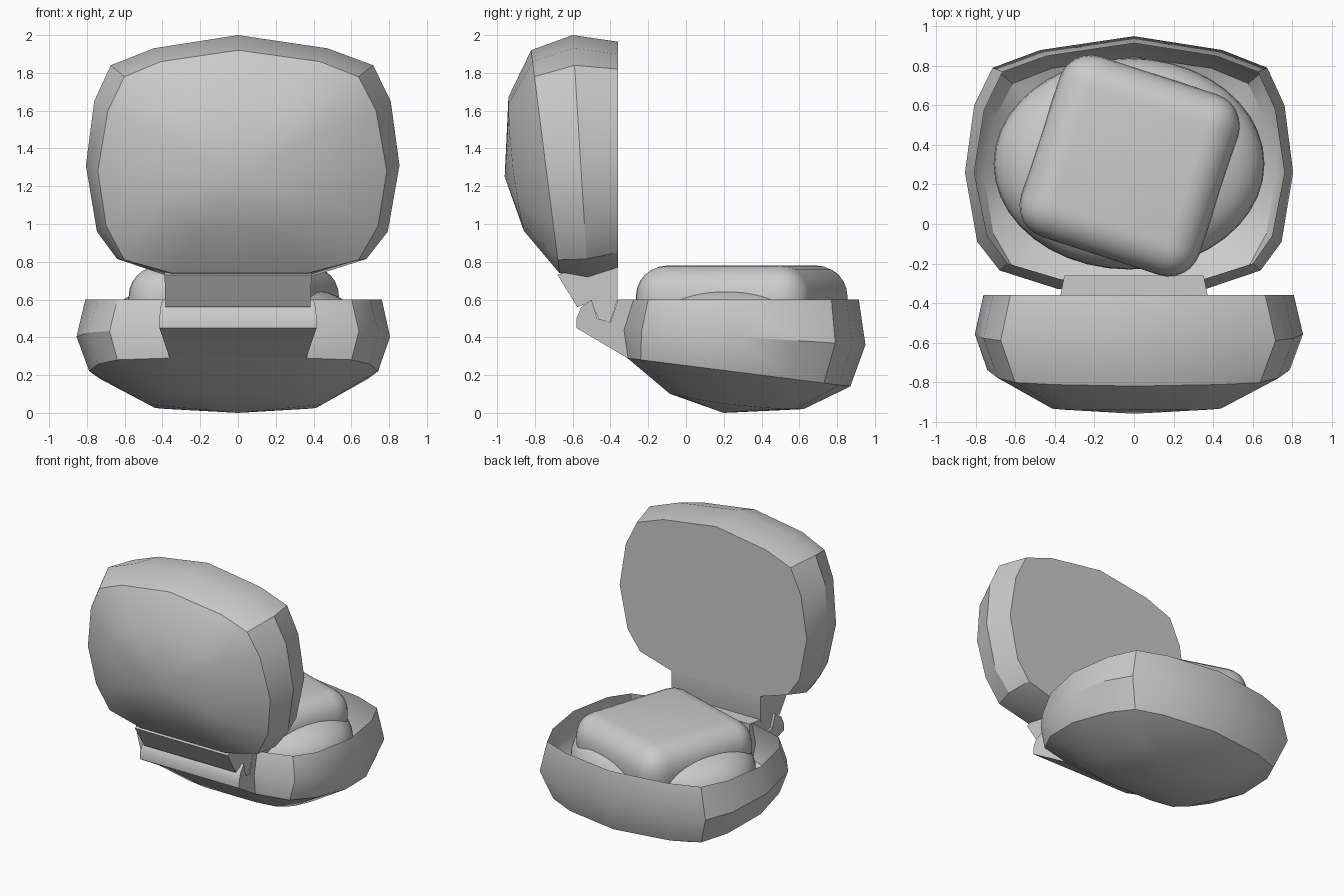
import bpy, bmesh, math
from mathutils import Vector, Matrix

if "Cube" in bpy.data.objects:
    bpy.data.objects.remove(bpy.data.objects["Cube"])

grey = bpy.data.materials.new("plain grey")
grey.diffuse_color = (0.6, 0.6, 0.6, 1)
grey.use_nodes = True
grey.node_tree.nodes["Principled BSDF"].inputs["Base Color"].default_value = grey.diffuse_color


def finish(name, bm, angle=33, recalc=True):
    if recalc:
        bmesh.ops.recalc_face_normals(bm, faces=bm.faces)
    me = bpy.data.meshes.new(name)
    bm.to_mesh(me)
    bm.free()
    me.materials.append(grey)
    ob = bpy.data.objects.new(name, me)
    bpy.context.collection.objects.link(ob)
    bpy.ops.object.select_all(action='DESELECT')
    ob.select_set(True)
    bpy.context.view_layer.objects.active = ob
    bpy.ops.object.shade_smooth_by_angle(angle=math.radians(angle))
    return ob


# Half outlines of the tray, front centre round to the hinge
RIM = [(0, .915), (.43, .85), (.645, .77), (.735, .58), (.785, .26), (.72, -.06), (.62, -.2), (.36, -.28)]
MID = [(0, .95), (.46, .88), (.695, .79), (.785, .60), (.83, .26), (.77, -.09), (.66, -.235), (.37, -.33)]
RIDGE = [(0, .87), (.42, .81), (.62, .73), (.71, .55), (.765, .23), (.72, -.06), (.62, -.24), (.36, -.31)]


def ring(half, height, scale=1.0, lift=0.0):
    """Mirror a half outline into a closed ring, one side slightly wider."""
    pts = [(x * .97, y) for x, y in half] + [(-x * 1.03, y) for x, y in reversed(half[1:])]
    return [Vector((x * scale, .25 + (y - .25) * scale, height(.25 + (y - .25) * scale) + lift)) for x, y in pts]


def z_mid(y): return .36 + .08 * (.95 - y) / 1.28
def z_ridge(y): return .14 + .15 * (.87 - y) / 1.18
def z_low(y): return .02 + .08 * ((.62 - y) / .7) ** 2


def tray(name, hollow):
    bm = bmesh.new()
    rings = [[Vector((0, .2, 0))], ring(RIDGE, z_low, .6), ring(RIDGE, z_ridge),
             ring(MID, z_mid), ring(RIM, lambda y: .6)]
    if hollow:
        rings += [ring(MID, z_mid, .975), ring(RIDGE, z_ridge, .96, .03),
                  ring(RIDGE, z_low, .57, .03), [Vector((0, .2, .03))]]
    loops = [[bm.verts.new(p) for p in r] for r in rings]
    for a, b in zip(loops, loops[1:]):
        n = max(len(a), len(b))
        for i in range(n):
            j = (i + 1) % n
            if len(a) == 1:
                bm.faces.new((a[0], b[j], b[i]))
            elif len(b) == 1:
                bm.faces.new((a[i], a[j], b[0]))
            else:
                bm.faces.new((a[i], a[j], b[j], b[i]))
    if not hollow:
        bm.faces.new(loops[-1])
    return finish(name, bm)


# Open base tray, and the same shape swung upright as the closed lid
tray("base_tray", True)
lid = tray("lid", False)
lid.data.transform(Matrix(((-1, 0, 0, 0), (0, 0, 1, -.96), (0, 1, 0, 1.05), (0, 0, 0, 1))))


# Hinge pieces: side profiles (y, z) extruded across x, flaring backwards
def hinge(name, profile, w0, w1):
    bm = bmesh.new()
    sides = []
    for s in (-1, 1):
        sides.append([bm.verts.new((s * (w0 + (w1 - w0) * (-.3 - y) / .3), y, z)) for y, z in profile])
        bm.faces.new(sides[-1])
    for i in range(len(profile)):
        j = (i + 1) % len(profile)
        bm.faces.new((sides[0][i], sides[0][j], sides[1][j], sides[1][i]))
    finish(name, bm)


hinge("base_hinge_tab", [(-.31, .29), (-.58, .45), (-.58, .50), (-.555, .56), (-.50, .60), (-.47, .50),
                         (-.40, .48), (-.36, .60), (-.26, .60), (-.26, .32)], .36, .42)
hinge("lid_hinge_tab", [(-.68, .73), (-.575, .56), (-.50, .59), (-.46, .485), (-.40, .485), (-.362, .60),
                        (-.362, .80), (-.50, .80)], .37, .385)

# Domed oval cushion resting in the tray
bm = bmesh.new()
bmesh.ops.create_uvsphere(bm, u_segments=40, v_segments=20, radius=1)
for v in bm.verts:
    z = math.copysign(abs(v.co.z) ** .8, v.co.z)
    r = math.hypot(v.co.x, v.co.y)
    k = (r ** .6) / r if r > 1e-5 else 0
    v.co = (v.co.x * k * .685 - .025, v.co.y * k * .535 + .305, .41 + z * .27)
finish("lower_cushion", bm, 60)

# Soft square block lying at a slant on the cushion
bm = bmesh.new()
bmesh.ops.create_cube(bm, size=1)
bmesh.ops.scale(bm, vec=(.95, .96, .38), verts=bm.verts)
bmesh.ops.bevel(bm, geom=bm.edges[:], offset=.165, segments=6, profile=.5, affect='EDGES')
bmesh.ops.transform(bm, matrix=Matrix.Translation((-.022, .295, .59)) @ Matrix.Rotation(math.radians(-18), 4, 'Z'),
                    verts=bm.verts)
finish("square_block", bm, 60)
